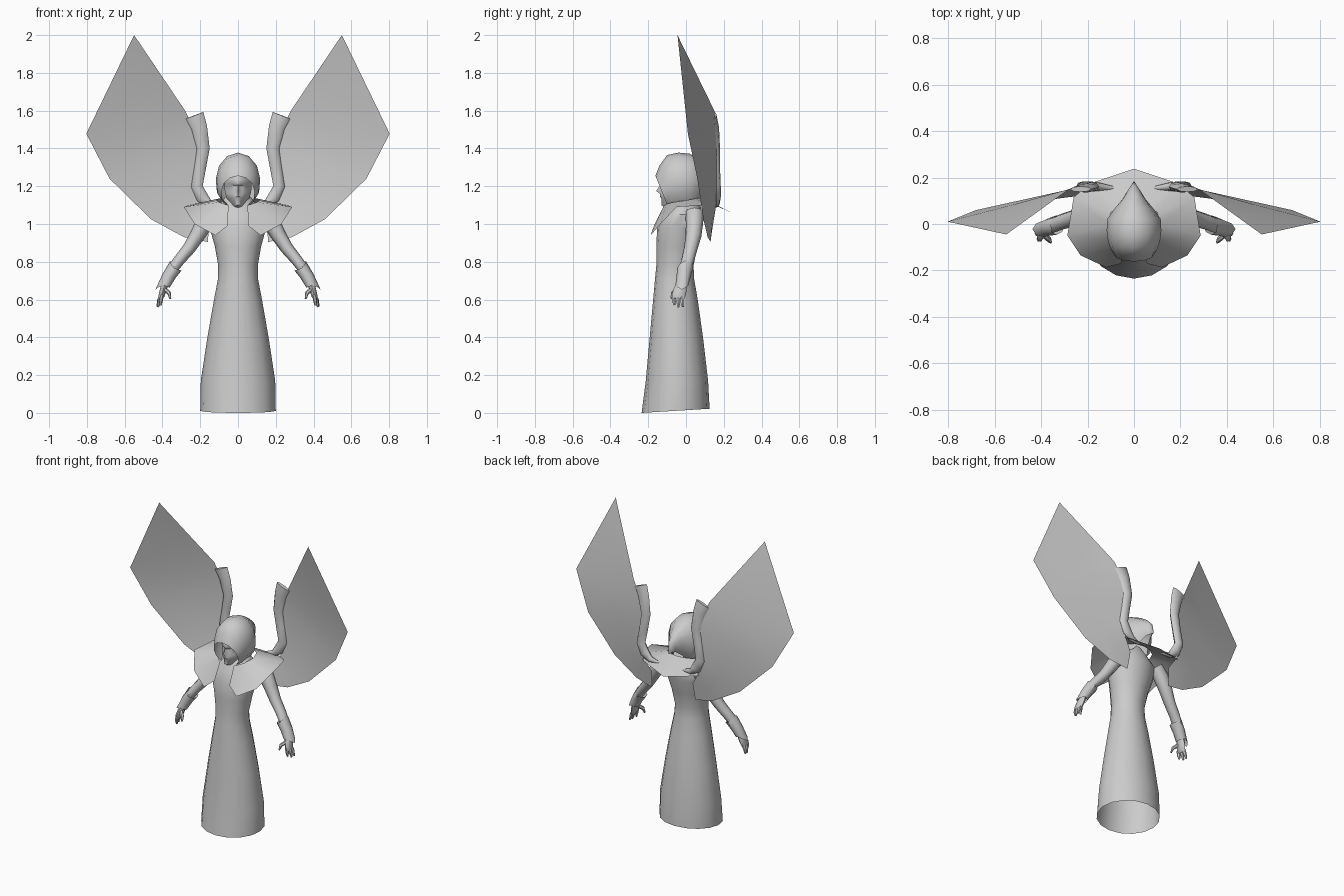
import bpy, bmesh, math
from mathutils import Vector

grey = bpy.data.materials.new("plain grey")
grey.diffuse_color = (0.6, 0.6, 0.6, 1)


def loft(name, rings, closed=True, mirror=False, caps=(False, False), angle=50):
    """Skin a row of equally long point rings; optionally mirror it across x."""
    bm = bmesh.new()
    vs = [[bm.verts.new(p) for p in r] for r in rings]
    n = len(rings[0])
    for a, b in zip(vs, vs[1:]):
        for i in range(n if closed else n - 1):
            j = (i + 1) % n
            bm.faces.new((a[i], a[j], b[j], b[i]))
    for flag, ring in zip(caps, (vs[0], vs[-1])):
        if flag:
            bm.faces.new(ring)
    bmesh.ops.remove_doubles(bm, verts=bm.verts, dist=0.0005)
    bmesh.ops.recalc_face_normals(bm, faces=bm.faces)
    mesh = bpy.data.meshes.new(name)
    bm.to_mesh(mesh)
    bm.free()
    mesh.materials.append(grey)
    ob = bpy.data.objects.new(name, mesh)
    bpy.context.collection.objects.link(ob)
    bpy.ops.object.select_all(action='DESELECT')
    ob.select_set(True)
    bpy.context.view_layer.objects.active = ob
    bpy.ops.object.shade_smooth_by_angle(angle=math.radians(angle))
    if mirror:
        ob.modifiers.new("Mirror", 'MIRROR')
    return ob


def tube(name, path, sides=8):
    """Mirrored limb; path rows are x, y, z, half width across x, half depth along y."""
    pts = [Vector(p[:3]) for p in path]
    rings = []
    for i, p in enumerate(path):
        d = (pts[min(i + 1, len(pts) - 1)] - pts[max(i - 1, 0)]).normalized()
        across = Vector((0, 1, 0)).cross(d).normalized()
        depth = d.cross(across)
        rings.append([pts[i] + across * p[3] * math.cos(t) + depth * p[4] * math.sin(t)
                      for t in (math.tau * k / sides for k in range(sides))])
    return loft(name, rings, mirror=True, caps=(True, True))


# Robe: open-bottomed gown and torso; rows are z, half width, front y, back y
robe = []
for z, w, f, b in [(0, .20, -.235, .125), (.17, .197, -.213, .117), (.4, .162, -.192, .09),
                   (.6, .127, -.174, .062), (.71, .106, -.164, .043), (.78, .105, -.157, .04),
                   (.88, .122, -.157, .06), (.98, .15, -.153, .085), (1.05, .16, -.125, .09),
                   (1.10, .10, -.10, .075), (1.16, .055, -.07, .04)]:
    ring = []
    for k in range(16):
        t = math.tau * k / 16
        y = (f + b) / 2 - (b - f) / 2 * math.cos(t)
        lift = .022 * (1 - math.cos(t)) / 2 if z == 0 else 0
        ring.append((w * math.sin(t), y, z + lift))
    robe.append(ring)
loft("robe", robe)

# Mantle: flared shoulder collar with two front flaps and a back point
neck = [(.05, -.115, 1.10), (.07, -.105, 1.105), (.10, -.07, 1.115), (.115, 0, 1.125),
        (.10, .05, 1.135), (.06, .08, 1.14), (0, .09, 1.14)]
hem = [(.055, -.17, .99), (.12, -.187, .94), (.23, -.135, 1.0), (.287, -.05, 1.09),
       (.26, .115, 1.10), (.19, .175, 1.09), (0, .238, 1.06)]
loft("mantle", [neck, hem], closed=False, mirror=True)

# Hood: arches from the face opening back to a drooping point
hood = []
for yt, zt, yb, zb, w in [(-.162, 1.255, -.10, 1.10, .088), (-.14, 1.31, -.08, 1.10, .10),
                          (-.10, 1.365, -.055, 1.10, .112), (-.04, 1.378, -.02, 1.11, .118),
                          (.02, 1.372, .025, 1.11, .115), (.07, 1.345, .06, 1.12, .085),
                          (.12, 1.31, .095, 1.16, .05), (.16, 1.27, .135, 1.19, .025),
                          (.185, 1.19, .185, 1.19, 0)]:
    arch = []
    for k in range(11):
        t = math.radians(-145 + 29 * k)
        h = (math.cos(t) + .82) / 1.82
        x = w * math.sin(t) * (1 if h > .45 else 1.05)
        arch.append((x, yb + (yt - yb) * h, zb + (zt - zb) * h))
    hood.append(arch)
loft("hood", hood, closed=False)

# Face: shallow curved mask; rows are z, half width, front y at centre, nose offset
face = []
for z, w, y, nose in [(1.28, .06, -.115, 0), (1.235, .07, -.135, 0), (1.215, .072, -.135, .004),
                      (1.205, .072, -.125, .012), (1.175, .07, -.13, .028), (1.16, .067, -.132, .006),
                      (1.145, .062, -.136, .003), (1.135, .058, -.13, 0), (1.10, .04, -.13, 0),
                      (1.09, .035, -.115, 0), (1.08, .04, -.06, 0)]:
    face.append([(w * s, y + .07 * s * s - (nose if s == 0 else 0), z)
                 for s in (-1, -.8, -.55, -.3, -.15, 0, .15, .3, .55, .8, 1)])
loft("face", face, closed=False, angle=40)

# Arms
tube("arm", [(.13, .045, 1.06, .04, .05), (.175, .045, 1.01, .048, .046), (.215, .04, .94, .04, .042),
             (.26, .025, .87, .034, .036), (.31, .01, .81, .03, .034), (.36, -.01, .745, .028, .032),
             (.385, -.02, .69, .022, .027)])

# Cuff: flared open sleeve end with pointed upper and lower corners
cuff = []
for x, y, z, w, d, tip in [(.335, -.005, .765, .036, .042, .03), (.365, -.012, .725, .034, .038, 0),
                           (.392, -.022, .675, .03, .034, -.035)]:
    ring = []
    for k in range(8):
        t = math.tau * k / 8
        out = max(0, math.cos(t)) ** 2
        ring.append((x + w * math.cos(t) - tip * .45 * out, y + d * math.sin(t),
                     z + .012 * math.cos(t) + tip * out))
    cuff.append(ring)
loft("cuff", cuff, mirror=True)

# Hands
tube("palm", [(.384, -.02, .69, .018, .024), (.395, -.03, .655, .018, .034),
              (.405, -.04, .62, .016, .036), (.41, -.04, .605, .01, .032)])
for name, y, zt, dx in [("index_finger", -.064, .57, -.008), ("middle_finger", -.042, .56, .006),
                        ("outer_finger", -.02, .562, .01)]:
    tube(name, [(.403, y, .625, .011, .012), (.413 + dx / 2, y, .595, .011, .012),
                (.417 + dx, y + .003, zt, .005, .006)], 6)
tube("thumb", [(.39, -.045, .655, .012, .013), (.365, -.068, .635, .011, .012),
               (.358, -.078, .605, .005, .006)], 6)

# Wing bones: bent struts rising from the back
tube("wing_bone", [(.09, .155, 1.095, .008, .008), (.15, .16, 1.105, .02, .018),
                   (.19, .162, 1.14, .034, .022), (.218, .162, 1.2, .031, .022),
                   (.2, .16, 1.3, .031, .02), (.184, .16, 1.4, .034, .02),
                   (.205, .155, 1.51, .042, .02), (.23, .15, 1.575, .05, .012)])

# Wing sheets: thin membranes from bone to outer edge
bone_edge = [(.28, .15, 1.6), (.225, .16, 1.49), (.205, .165, 1.39), (.235, .165, 1.2),
             (.2, .16, 1.1), (.15, .145, 1.02)]
outer_edge = [(.55, -.045, 2.0), (.803, .01, 1.478), (.68, .06, 1.24), (.46, .092, 1.025),
              (.285, .115, .93), (.16, .13, .905)]
middle = [tuple(Vector(a).lerp(Vector(b), .5)) for a, b in zip(bone_edge, outer_edge)]
loft("wing_sheet", [bone_edge, middle, outer_edge], closed=False, mirror=True)
